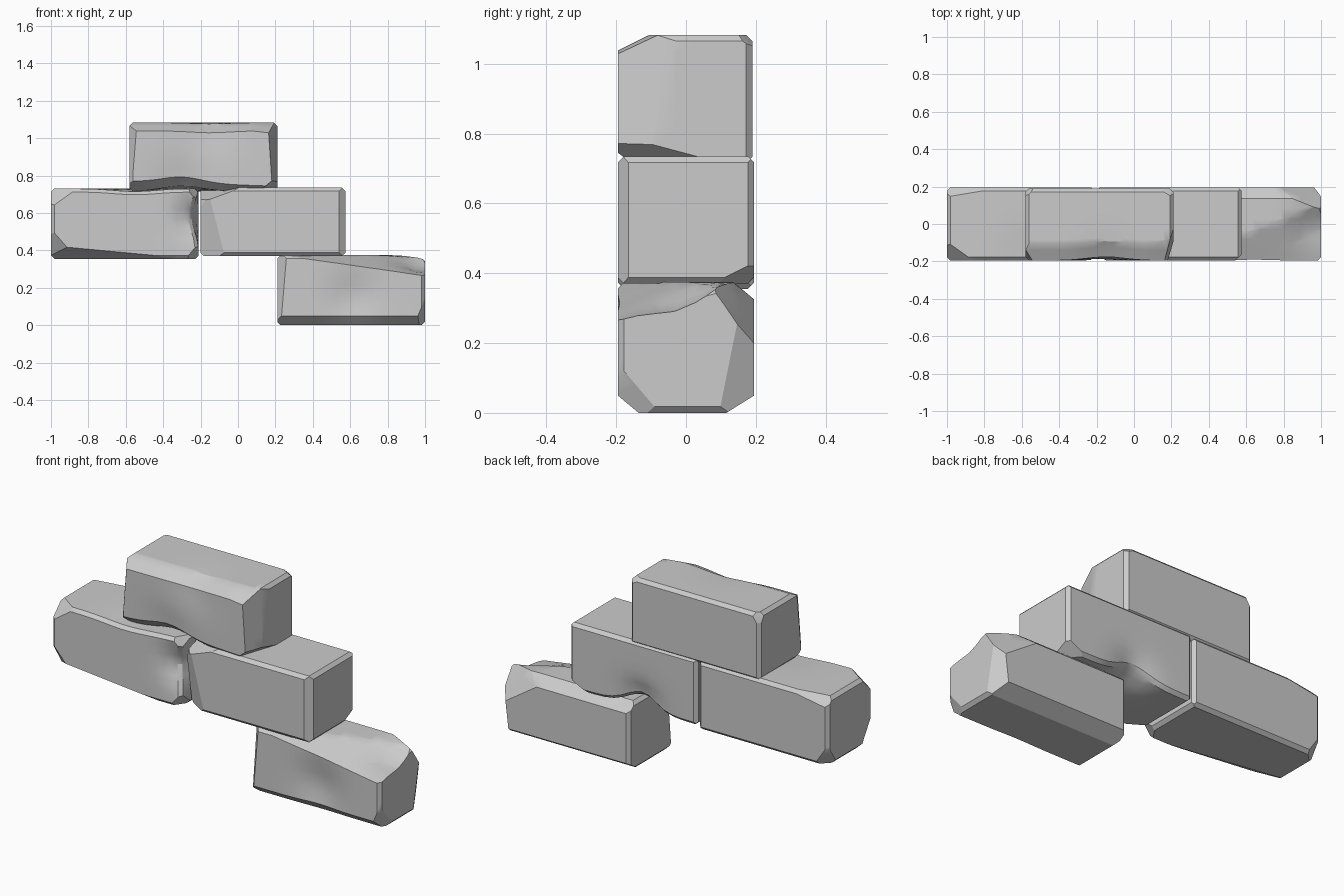
import bpy
import bmesh
import math
from mathutils import Vector

cube = bpy.data.objects.get("Cube")
if cube:
    bpy.data.objects.remove(cube, do_unlink=True)

stone = bpy.data.materials.new("stone_grey")
stone.use_nodes = True
GREY = (0.6, 0.6, 0.6, 1)
stone.diffuse_color = GREY
bsdf = stone.node_tree.nodes["Principled BSDF"]
bsdf.inputs["Base Color"].default_value = GREY
bsdf.inputs["Roughness"].default_value = 0.8

FAR = 90   # cut length that runs along a whole edge
WEAR = 0.018


def cut(bm, point, normal, clear):
    geom = bm.verts[:] + bm.edges[:] + bm.faces[:]
    bmesh.ops.bisect_plane(bm, geom=geom, dist=1e-5, plane_co=point,
                           plane_no=normal, clear_outer=clear)
    if clear:
        bmesh.ops.remove_doubles(bm, verts=bm.verts[:], dist=1e-4)
        bmesh.ops.holes_fill(bm, edges=bm.edges[:], sides=0)


def chip(bm, low, high, corner, lengths):
    """Slice off a corner, given how far the cut reaches along each axis."""
    signs = [1 if c == "+" else -1 for c in corner]
    point = Vector([h if s > 0 else l for s, l, h in zip(signs, low, high)])
    normal = Vector([s / d for s, d in zip(signs, lengths)])
    axis = min(range(3), key=lambda i: lengths[i])
    point[axis] -= signs[axis] * lengths[axis]
    cut(bm, point, normal.normalized(), True)


def block(name, low, high, chips, dents):
    low, high = Vector(low), Vector(high)
    bm = bmesh.new()
    bmesh.ops.create_cube(bm, size=1)
    for v in bm.verts:
        v.co = [l + (c + 0.5) * (h - l) for c, l, h in zip(v.co, low, high)]
    # big broken corners
    for corner, lengths in chips:
        chip(bm, low, high, corner, lengths)
    # light wear along all twelve edges
    for along in range(3):
        lengths = [WEAR] * 3
        lengths[along] = FAR
        for a in "+-":
            for b in "+-":
                corner = [a, b]
                corner.insert(along, "+")
                chip(bm, low, high, corner, lengths)
    # slice into a grid so the soft dents have faces to bend
    for axis in range(3):
        count = int((high[axis] - low[axis]) / 0.05)
        normal = Vector([float(i == axis) for i in range(3)])
        for k in range(1, count):
            cut(bm, low.lerp(high, k / count), normal, False)
    for centre, radius, push in dents:
        for v in bm.verts:
            d = (v.co - Vector(centre)).length / radius
            v.co += Vector(push) * math.exp(-d * d)
    bmesh.ops.recalc_face_normals(bm, faces=bm.faces[:])
    mesh = bpy.data.meshes.new(name)
    bm.to_mesh(mesh)
    bm.free()
    mesh.materials.append(stone)
    obj = bpy.data.objects.new(name, mesh)
    bpy.context.collection.objects.link(obj)
    bpy.ops.object.select_all(action="DESELECT")
    obj.select_set(True)
    bpy.context.view_layer.objects.active = obj
    bpy.ops.object.shade_smooth_by_angle(angle=math.radians(28))


# lowest block, with a scooped top at its outer end
block("bottom_block", (0.21, -0.195, 0), (1, 0.195, 0.375),
      [("+-+", (0.78, 0.3, 0.11)),
       ("+++", (0.3, 0.12, 0.2)),
       ("++-", (0.06, 0.1, 0.5)),
       ("--+", (0.05, 0.06, 0.6)),
       ("+--", (0.06, 0.12, 0.14)),
       ("---", (FAR, 0.06, 0.05)),
       ("-+-", (FAR, 0.08, 0.05)),
       ("-++", (FAR, 0.06, 0.05))],
      [((0.97, -0.02, 0.36), 0.11, (0, 0, -0.04)),
       ((0.62, -0.2, 0.15), 0.12, (0, 0.03, 0))])

# middle row, outer block with an eight-sided end
block("middle_left_block", (-1, -0.195, 0.355), (-0.21, 0.195, 0.73),
      [("---", (0.75, 0.12, 0.07)),
       ("---", (0.14, 0.1, 0.16)),
       ("--+", (0.14, 0.1, 0.1)),
       ("-++", (0.3, 0.05, 0.05)),
       ("-+-", (0.08, 0.08, 0.12)),
       ("+--", (0.07, 0.1, 0.08)),
       ("+-+", (0.06, 0.1, 0.06))],
      [((-0.21, -0.19, 0.58), 0.1, (-0.04, 0.05, 0)),
       ((-0.55, -0.19, 0.73), 0.16, (0, 0, -0.015))])

# middle row, inner block with a hollow under its back edge
block("middle_right_block", (-0.2, -0.195, 0.37), (0.575, 0.195, 0.735),
      [("--+", (0.22, 0.25, 0.08)),
       ("--+", (0.06, 0.08, 0.2)),
       ("---", (0.13, 0.08, 0.5)),
       ("++-", (0.12, 0.12, 0.06)),
       ("+-+", (0.035, 0.03, FAR))],
      [((0.15, 0.2, 0.37), 0.12, (0, -0.03, 0.07))])

# top block, broken at its front corner and along its front lower edge
block("top_block", (-0.58, -0.195, 0.715), (0.21, 0.19, 1.083),
      [("+-+", (0.05, 0.17, 0.75)),
       ("+--", (0.1, 0.3, 0.08)),
       ("---", (1.6, 0.07, 0.055)),
       ("--+", (FAR, 0.09, 0.045)),
       ("+-+", (0.5, 0.12, 0.06)),
       ("--+", (0.04, 0.06, 0.5)),
       ("-++", (0.05, 0.05, 0.08)),
       ("+++", (0.08, 0.05, 0.04))],
      [((-0.3, -0.19, 0.72), 0.15, (0, 0.02, 0.035)),
       ((-0.15, -0.19, 1.06), 0.14, (0, 0.02, -0.01))])
